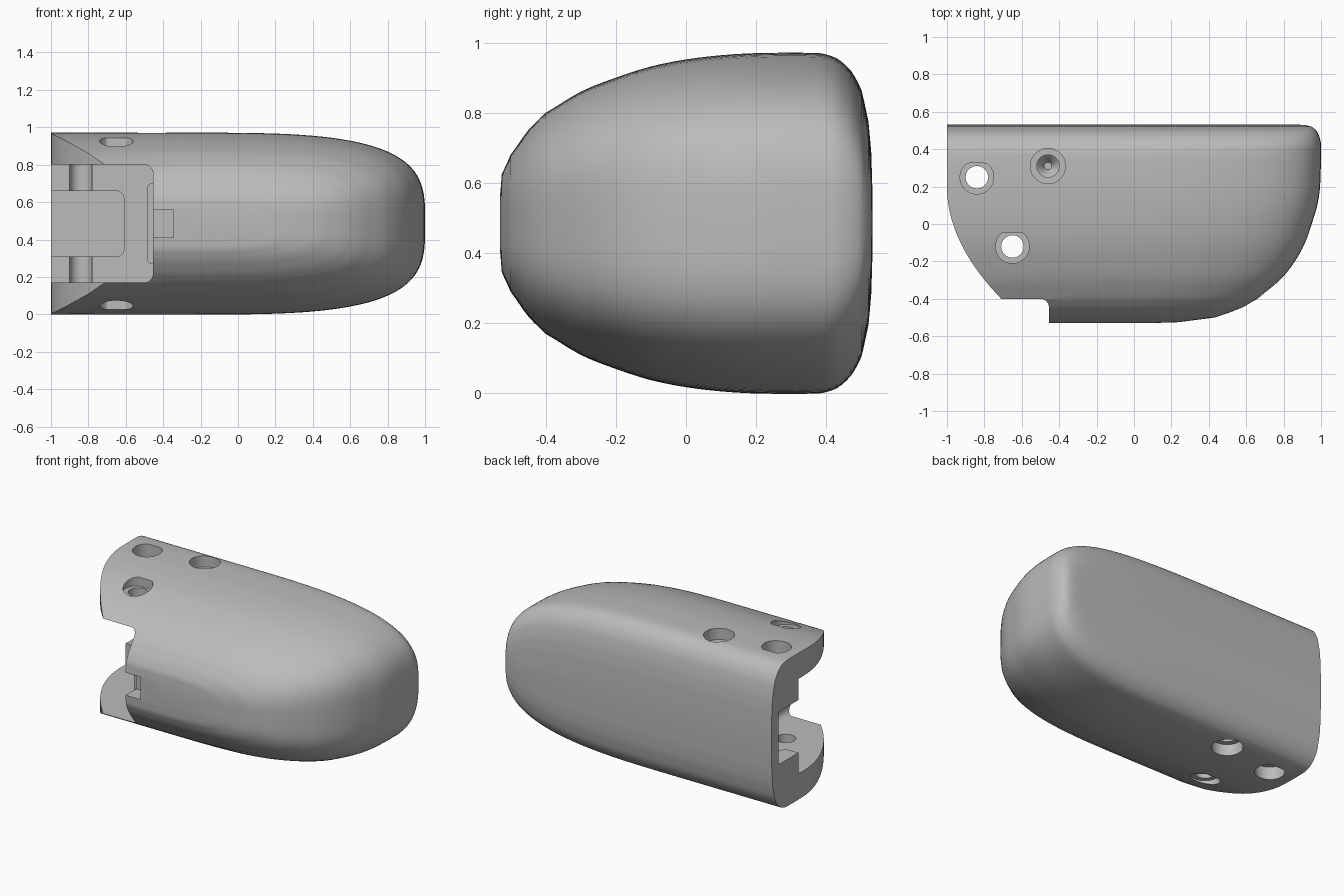
import bpy, bmesh, math

cube = bpy.data.objects.get("Cube")
if cube:
    bpy.data.objects.remove(cube, do_unlink=True)

grey = bpy.data.materials.new("plain_grey")
grey.use_nodes = True
COLOUR = (0.5, 0.5, 0.5, 1)
grey.diffuse_color = COLOUR
grey.node_tree.nodes["Principled BSDF"].inputs["Base Color"].default_value = COLOUR

MID = 0.485  # height of the symmetry plane


def finish(name, bm):
    bmesh.ops.recalc_face_normals(bm, faces=bm.faces)
    mesh = bpy.data.meshes.new(name)
    bm.to_mesh(mesh)
    bm.free()
    mesh.materials.append(grey)
    ob = bpy.data.objects.new(name, mesh)
    bpy.context.collection.objects.link(ob)
    return ob


def loft(name, rings):
    """Skin a stack of equal-length rings and cap both ends."""
    bm = bmesh.new()
    rows = [[bm.verts.new(p) for p in ring] for ring in rings]
    n = len(rows[0])
    for a, b in zip(rows, rows[1:]):
        for i in range(n):
            j = (i + 1) % n
            bm.faces.new((a[i], a[j], b[j], b[i]))
    bm.faces.new(rows[0])
    bm.faces.new(rows[-1])
    return finish(name, bm)


def box(name, x, y, z, radius=0, side=1):
    """Box whose corners on one x side are rounded as seen from the front."""
    bm = bmesh.new()
    bmesh.ops.create_cube(bm, size=1)
    for v in bm.verts:
        v.co = [r[0] if c < 0 else r[1] for c, r in zip(v.co, (x, y, z))]
    if radius:
        end = x[1] if side > 0 else x[0]
        edges = [e for e in bm.edges if all(abs(v.co.x - end) < 1e-5 for v in e.verts)
                 and abs(e.verts[0].co.y - e.verts[1].co.y) > 0.01]
        bmesh.ops.bevel(bm, geom=edges, offset=radius, segments=8, profile=0.5,
                        affect='EDGES')
    return finish(name, bm)


def bore(name, x, y, steps, flat=9):
    """Round cutter along z from (radius, z) steps; flat trims its back side."""
    turn = [math.tau * i / 40 for i in range(40)]
    return loft(name, [[(x + r * math.cos(t), y + min(r * math.sin(t), flat), z)
                        for t in turn] for r, z in steps])


# Body: layers from front to back (y, half height, right-hand reach)
LAYERS = [(-.53, .08, .10), (-.525, .14, .24), (-.5, .195, .43), (-.45, .265, .57),
          (-.4, .315, .66), (-.3, .375, .78), (-.2, .415, .86), (-.1, .447, .915),
          (0, .467, .95), (.1, .479, .98), (.2, .485, .995), (.38, .485, 1),
          (.43, .47, 1), (.47, .435, .99), (.5, .38, .975), (.52, .29, .95),
          (.528, .2, .92), (.532, .08, .88)]


def smooth_layers(steps=3):
    out = []
    for i in range(len(LAYERS) - 1):
        p = [LAYERS[max(0, min(len(LAYERS) - 1, i + k))] for k in (-1, 0, 1, 2)]
        for s in range(steps):
            t = s / steps
            out.append([b + t * (c - a + t * (2*a - 5*b + 4*c - d + t * (3*(b - c) + d - a))) / 2
                        if k else b + t * (c - b)
                        for k, (a, b, c, d) in enumerate(zip(*p))])
    return out + [LAYERS[-1]]


def outline(y, h, reach, start=-.3, power=2 / 3.5, n=64):
    left = -1 + .3 * (max(0, .2 - y) / .61) ** 2
    pts = [(left, y, MID - h)]
    for i in range(n + 1):
        t = math.pi * (i / n - .5)
        z = math.copysign(abs(math.sin(t)) ** power, t) if t else 0
        pts.append((start + (reach - start) * max(0, math.cos(t)) ** power, y, MID + h * z))
    return pts + [(left, y, MID + h)]


body = loft("body", [outline(*layer) for layer in smooth_layers()])

# Cutters: open notch, deeper slot and small key slot
cutters = [
    box("notch_cutter", (-1.3, -.455), (-.8, .25), (.17, .8), .045),
    box("slot_cutter", (-1.3, -.61), (-.8, .46), (.31, .66), .04),
    box("key_cutter", (-.6, -.345), (-.8, -.42), (.41, .56)),
]

# Two through holes with flat-sided seats on both faces
for x, y in ((-.84, .25), (-.65, -.12)):
    cutters.append(bore("hole_cutter", x, y, [(.06, -.3), (.06, 1.3)]))
    for s in (-1, 1):
        cutters.append(bore("seat_cutter", x, y, [(.09, MID + s * .4), (.09, MID + s * .8)], .075))

# Blind stepped hole on both faces
for s in (-1, 1):
    steps = [(.02, .3), (.04, .34), (.06, .36), (.06, .41), (.094, .411), (.094, .8)]
    cutters.append(bore("blind_cutter", -.46, .31, [(r, MID + s * d) for r, d in steps]))

bpy.context.view_layer.objects.active = body
for c in cutters:
    mod = body.modifiers.new("cut", 'BOOLEAN')
    mod.operation = 'DIFFERENCE'
    mod.solver = 'EXACT'
    mod.object = c
    bpy.ops.object.modifier_apply(modifier=mod.name)
    bpy.data.objects.remove(c, do_unlink=True)

# Raised pad on the inner wall of the notch
pad = box("notch_pad", (-.485, -.44), (-.4, .26), (.27, .7), .025, side=-1)

for ob in (body, pad):
    bpy.ops.object.select_all(action='DESELECT')
    ob.select_set(True)
    bpy.context.view_layer.objects.active = ob
    bpy.ops.object.shade_smooth_by_angle(angle=math.radians(30))
